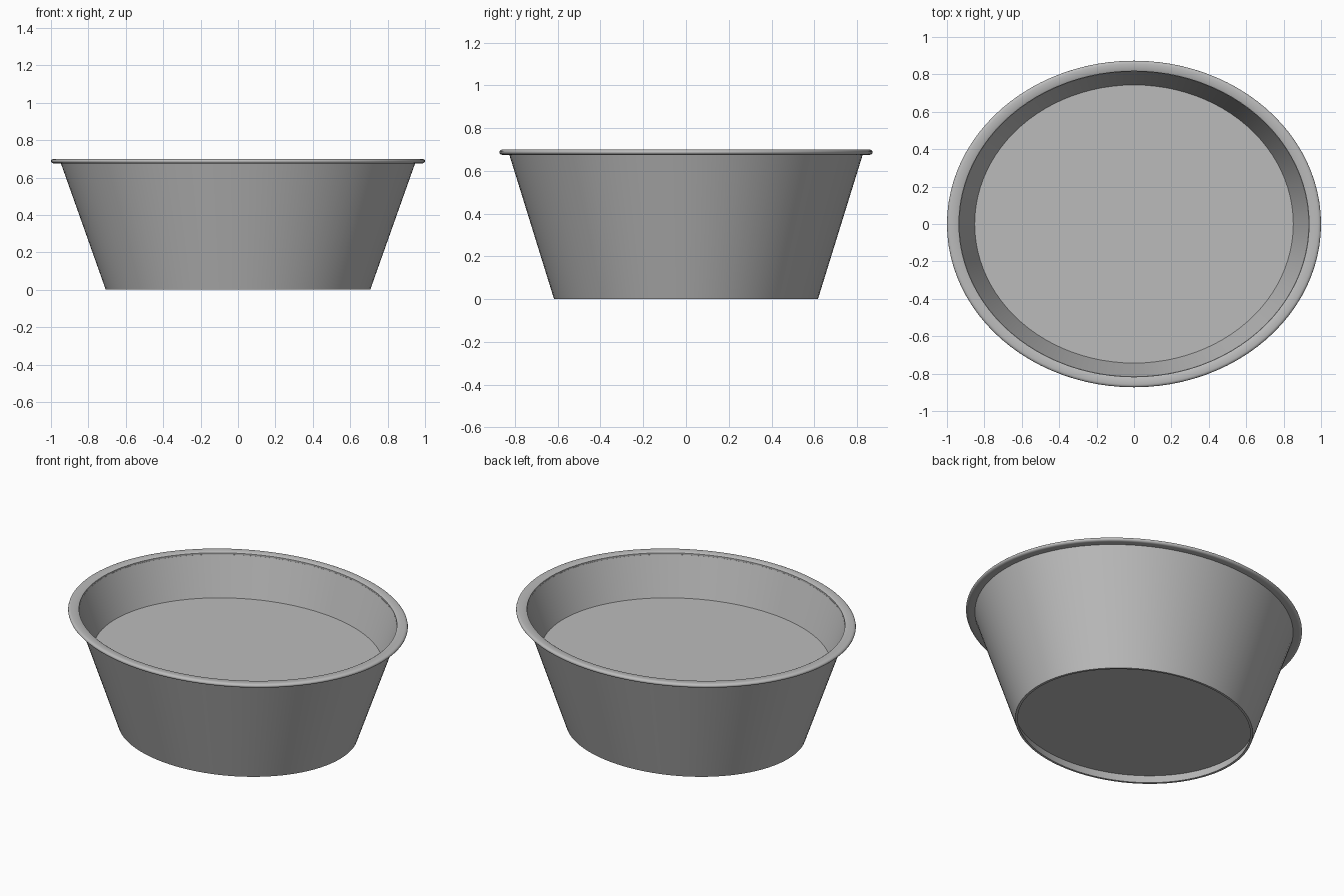
import bpy
import bmesh
import math

SEGMENTS = 96
OVAL = 0.873  # depth of the oval relative to its width

cube = bpy.data.objects.get("Cube")
if cube:
    bpy.data.objects.remove(cube, do_unlink=True)

grey = bpy.data.materials.new("plain grey")
grey.use_nodes = True
colour = (0.5, 0.5, 0.5, 1)
grey.diffuse_color = colour
grey.node_tree.nodes["Principled BSDF"].inputs["Base Color"].default_value = colour


def wall_radius(z):
    """Half width of the sloping outer wall at height z."""
    return 0.707 + 0.355 * z


def lathe(name, profile, closed=False):
    """Turn a (radius, height) profile into an oval ring; cap open ends."""
    bm = bmesh.new()
    rings = []
    for r, z in profile:
        ring = []
        for i in range(SEGMENTS):
            a = math.tau * i / SEGMENTS
            ring.append(bm.verts.new((r * math.cos(a), r * OVAL * math.sin(a), z)))
        rings.append(ring)
    pairs = list(zip(rings, rings[1:]))
    if closed:
        pairs.append((rings[-1], rings[0]))
    else:
        bm.faces.new(rings[0])
        bm.faces.new(rings[-1])
    for low, high in pairs:
        for i in range(SEGMENTS):
            j = (i + 1) % SEGMENTS
            bm.faces.new((low[i], low[j], high[j], high[i]))
    bmesh.ops.recalc_face_normals(bm, faces=bm.faces)
    mesh = bpy.data.meshes.new(name)
    bm.to_mesh(mesh)
    bm.free()
    obj = bpy.data.objects.new(name, mesh)
    bpy.context.collection.objects.link(obj)
    mesh.materials.append(grey)
    bpy.ops.object.select_all(action="DESELECT")
    obj.select_set(True)
    bpy.context.view_layer.objects.active = obj
    bpy.ops.object.shade_smooth_by_angle(angle=math.radians(35))
    return obj


# Tub body: recessed underside, foot ring, sloping wall, raised inner floor
THICK = 0.015
TOP, FLOOR, RECESS = 0.685, 0.45, 0.055
lathe("tub_body", [
    (wall_radius(RECESS) - THICK, RECESS),
    (wall_radius(0) - THICK, 0),
    (wall_radius(0), 0),
    (wall_radius(TOP), TOP),
    (wall_radius(TOP) - THICK, TOP),
    (wall_radius(FLOOR) - THICK, FLOOR),
])

# Rolled rim: flattened rounded section around the top edge
rim = [(0.936, 0.677), (0.936, 0.695), (0.945, 0.7)]
for k in range(9):
    a = math.pi / 2 - math.pi * k / 8
    rim.append((0.982 + 0.018 * math.cos(a), 0.6875 + 0.0125 * math.sin(a)))
lathe("rolled_rim", rim, closed=True)
